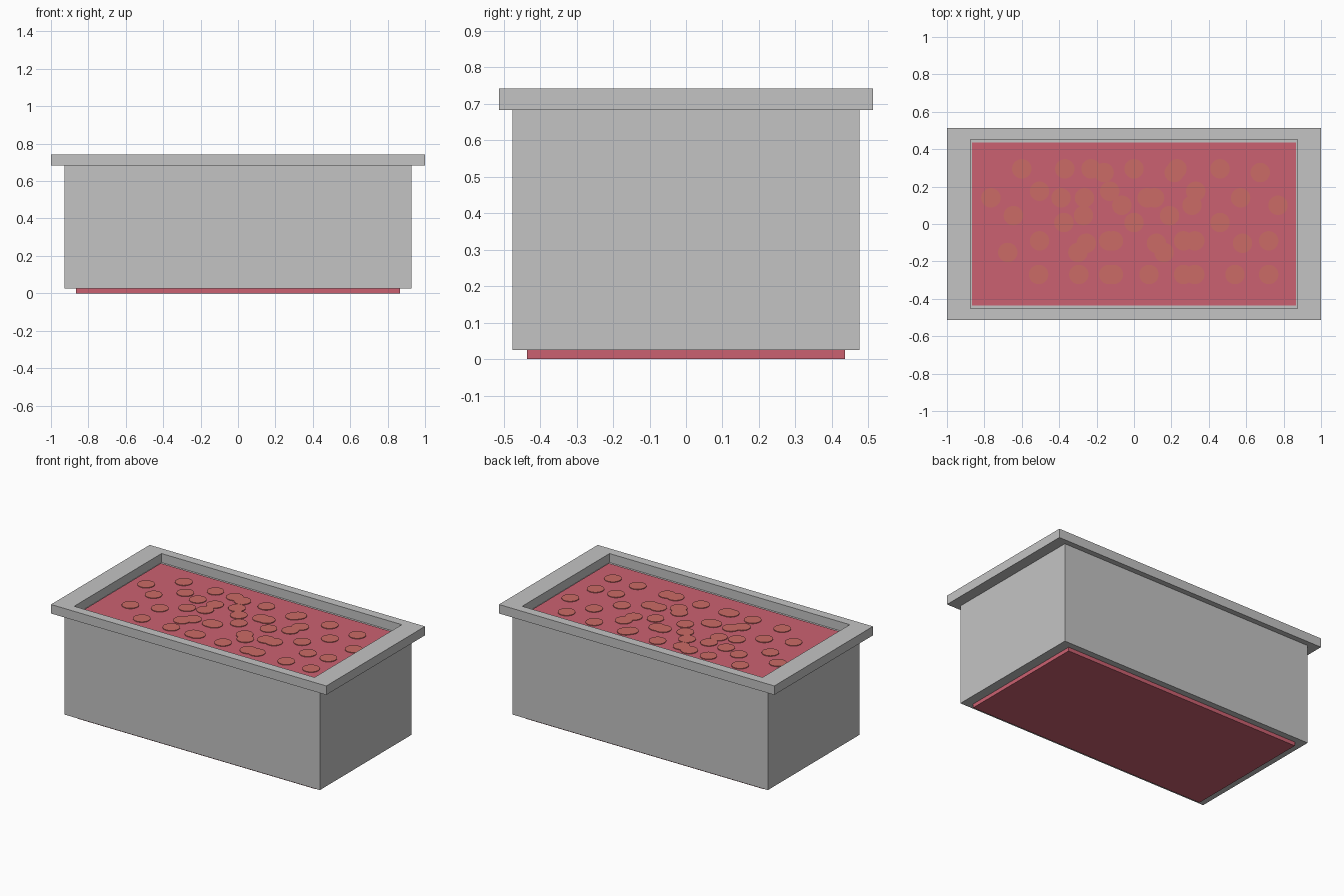
import bpy, bmesh
from mathutils import Matrix

if "Cube" in bpy.data.objects:
    bpy.data.objects.remove(bpy.data.objects["Cube"])


def material(name, rgb):
    m = bpy.data.materials.new(name)
    m.diffuse_color = (*rgb, 1)
    m.use_nodes = True
    m.node_tree.nodes["Principled BSDF"].inputs["Base Color"].default_value = m.diffuse_color
    return m


GREY = material("grey stone", (0.55, 0.55, 0.55))
RED = material("soft red", (0.60, 0.12, 0.165))
CORAL = material("coral", (0.60, 0.147, 0.132))


def finish(name, bm, mat):
    me = bpy.data.meshes.new(name)
    bmesh.ops.recalc_face_normals(bm, faces=bm.faces)
    bm.to_mesh(me)
    bm.free()
    me.materials.append(mat)
    ob = bpy.data.objects.new(name, me)
    bpy.context.collection.objects.link(ob)
    return ob


def box(name, hx, hy, z0, z1, mat):
    bm = bmesh.new()
    bmesh.ops.create_cube(bm, size=1, matrix=Matrix.Translation((0, 0, (z0 + z1) / 2))
                          @ Matrix.Diagonal((2 * hx, 2 * hy, z1 - z0, 1)))
    return finish(name, bm, mat)


def frame(name, outer, inner, z0, z1, mat):
    # four-sided ring swept around the rectangular opening
    bm = bmesh.new()
    rings = []
    for (hx, hy), z in ((outer, z0), (outer, z1), (inner, z1), (inner, z0)):
        rings.append([bm.verts.new((sx * hx, sy * hy, z))
                      for sx, sy in ((-1, -1), (1, -1), (1, 1), (-1, 1))])
    for i in range(4):
        a, b = rings[i], rings[(i + 1) % 4]
        for j in range(4):
            k = (j + 1) % 4
            bm.faces.new((a[j], a[k], b[k], b[j]))
    return finish(name, bm, mat)


# Planter body, overhanging rim and the red block running through it
box("body", 0.928, 0.476, 0.025, 0.683, GREY)
frame("rim", (1.0, 0.512), (0.873, 0.453), 0.683, 0.742, GREY)
box("filling", 0.865, 0.435, 0.0, 0.687, RED)

# Flat round spots scattered over the filling, grouped in rows
SPOTS = [
    (0.295, (-0.60, -0.37, -0.23, 0.00, 0.23, 0.46)),
    (0.275, (-0.16, 0.215, 0.675)),
    (0.175, (-0.505, -0.13, 0.33)),
    (0.14, (-0.765, -0.39, -0.265, 0.07, 0.11, 0.57)),
    (0.10, (-0.065, 0.31, 0.77)),
    (0.045, (-0.645, -0.27, 0.19)),
    (0.008, (-0.375, 0.0, 0.46)),
    (-0.09, (-0.505, -0.135, -0.11, 0.265, 0.325, 0.72)),
    (-0.103, (-0.255, 0.12, 0.58)),
    (-0.152, (-0.675, -0.30, 0.16)),
    (-0.27, (-0.51, -0.295, -0.135, -0.11, 0.08, 0.265, 0.325, 0.54, 0.72)),
]
bm = bmesh.new()
for y, xs in SPOTS:
    for x in xs:
        bmesh.ops.create_cone(bm, cap_ends=True, segments=32, radius1=0.052, radius2=0.052,
                              depth=0.005, matrix=Matrix.Translation((x, y, 0.6885)))
finish("spots", bm, CORAL)
